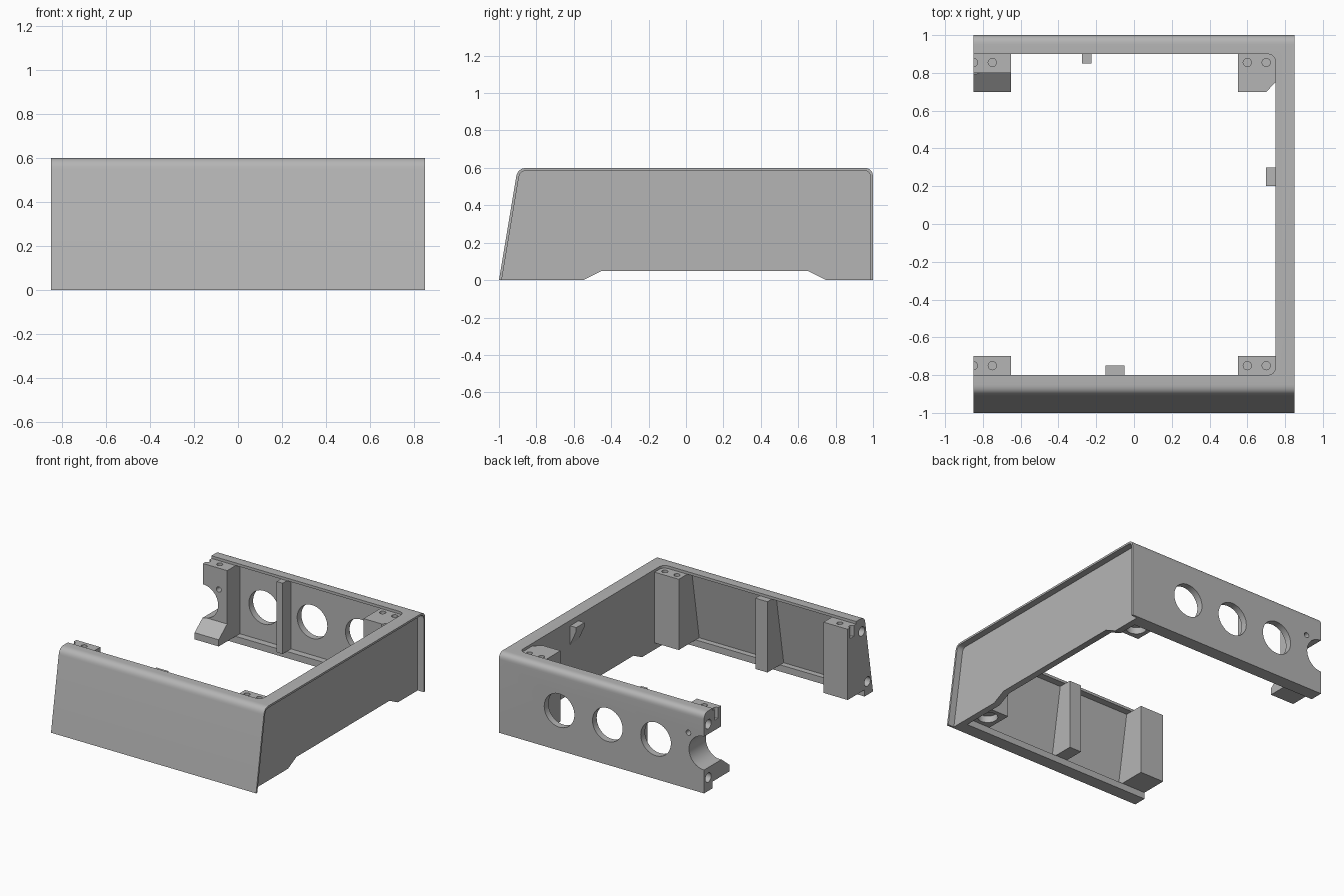
import bpy, bmesh, math
from mathutils import Vector

if "Cube" in bpy.data.objects:
    bpy.data.objects.remove(bpy.data.objects["Cube"], do_unlink=True)

grey = bpy.data.materials.new("plain grey")
grey.use_nodes = True
COLOUR = (0.46, 0.46, 0.46, 1)
grey.diffuse_color = COLOUR
grey.node_tree.nodes["Principled BSDF"].inputs["Base Color"].default_value = COLOUR

TOP, LEDGE = 0.58, 0.05      # underside of top lip, top of bottom ledge
END = -0.85                  # open end of the frame


def prism(name, axis, lo, hi, pts):
    """Extrude a 2D profile along one axis."""
    place = {"x": lambda u, v, t: (t, u, v),
             "y": lambda u, v, t: (u, t, v),
             "z": lambda u, v, t: (u, v, t)}[axis]
    bm = bmesh.new()
    rings = [[bm.verts.new(place(u, v, t)) for u, v in pts] for t in (lo, hi)]
    a, b = rings
    bm.faces.new(a)
    bm.faces.new(b[::-1])
    for i in range(len(pts)):
        j = (i + 1) % len(pts)
        bm.faces.new((a[i], b[i], b[j], a[j]))
    bmesh.ops.recalc_face_normals(bm, faces=bm.faces)
    mesh = bpy.data.meshes.new(name)
    bm.to_mesh(mesh)
    bm.free()
    mesh.materials.append(grey)
    obj = bpy.data.objects.new(name, mesh)
    bpy.context.collection.objects.link(obj)
    return obj


def circle(u, v, r, n=32):
    return [(u + r * math.cos(2 * math.pi * i / n),
             v + r * math.sin(2 * math.pi * i / n)) for i in range(n)]


def rect(u0, v0, u1, v1):
    return [(u0, v0), (u1, v0), (u1, v1), (u0, v1)]


def rounded(before, corner, after, r, n=8):
    """Rounded corner points between two neighbouring profile points."""
    c = Vector(corner)
    p = c + (Vector(before) - c).normalized() * r
    q = c + (Vector(after) - c).normalized() * r
    return [tuple(p * (1 - t) ** 2 + c * 2 * t * (1 - t) + q * t * t)
            for t in (i / n for i in range(n + 1))]


def cut(targets, axis, lo, hi, pts):
    """Subtract a prism from each target, then discard it."""
    cutter = prism("cutter", axis, lo, hi, pts)
    cutter.hide_render = True
    for obj in targets:
        mod = obj.modifiers.new("cut", "BOOLEAN")
        mod.operation, mod.solver, mod.object = "DIFFERENCE", "EXACT", cutter
        bpy.context.view_layer.objects.active = obj
        bpy.ops.object.modifier_apply(modifier=mod.name)
    bpy.data.objects.remove(cutter, do_unlink=True)


def slope(z, inset=0):
    """Depth of the leaning front wall at a height."""
    return -1 + inset + z / 6


def outline(inset, bottom):
    h = 0.6 - inset
    fb, ft = (slope(bottom, inset), bottom), (slope(h, inset), h)
    bt, bb = (1 - inset, h), (1 - inset, bottom)
    return ([fb] + rounded(fb, ft, bt, 0.05 - inset)
            + rounded(ft, bt, bb, 0.05 - inset) + [bb])


def front_rib(name, x0, x1, y):
    return prism(name, "x", x0, x1, [(slope(LEDGE, 0.05), LEDGE), (y, LEDGE),
                                     (y, TOP), (slope(TOP, 0.05), TOP)])


# Frame: front, back and side walls hollowed from one solid
frame = prism("frame", "x", END, -END, outline(0, 0))
cut([frame], "x", -1, 0.75, [(slope(LEDGE, 0.05), LEDGE), (0.95, LEDGE),
                             (0.95, TOP), (slope(TOP, 0.05), TOP)])
far_front, far_back = (0.75, -0.8), (0.75, 0.9)
cut([frame], "z", 0.3, 0.7, [(-1, -0.8)]
    + rounded((-1, -0.8), far_front, far_back, 0.05)
    + rounded(far_front, far_back, (-1, 0.9), 0.05) + [(-1, 0.9)])
cut([frame], "z", -0.1, 0.3, rect(-1, -0.9, 0.75, 0.9))

# Side panel recess and foot clearance
cut([frame], "x", 0.8, 0.9, outline(0.015, -0.1))
cut([frame], "x", 0.7, 0.9, [(-0.55, 0), (-0.55, -0.1), (0.75, -0.1),
                             (0.75, 0), (0.65, 0.05), (-0.45, 0.05)])

# Corner posts
front_end_post = front_rib("front_end_post", END, -0.65, -0.7)
front_corner_post = front_rib("front_corner_post", 0.55, 0.75, -0.7)
back_end_post = prism("back_end_post", "x", END, -0.65,
                      [(0.95, LEDGE), (0.7, LEDGE), (0.7, 0.1),
                       (0.8, 0.18), (0.8, TOP), (0.95, TOP)])
back_corner_post = prism("back_corner_post", "z", LEDGE, TOP,
                         [(0.55, 0.7), (0.7, 0.7), (0.75, 0.75),
                          (0.75, 0.95), (0.55, 0.95)])
posts = [front_end_post, front_corner_post, back_end_post, back_corner_post]

# Stiffening ribs
ribs = [front_rib("front_rib", -0.15, -0.05, -0.75),
        prism("back_rib", "z", LEDGE, TOP, rect(-0.275, 0.85, -0.225, 0.95)),
        prism("side_tab", "y", 0.2, 0.3, [(0.75, 0.56), (0.7, 0.56),
                                          (0.7, 0.53), (0.75, 0.42)])]

# Round ports in the back wall, the last one halved by the open end
for x in (0.35, -0.05, -0.45):
    cut([frame], "y", 0.92, 1.1, circle(x, 0.3, 0.125, 48))
cut([frame, back_end_post], "y", 0.6, 1.1, circle(END, 0.3, 0.125, 48))
cut([frame, back_end_post], "y", 0.6, 1.1, circle(-0.72, 0.42, 0.02, 16))

# Screw holes in the open ends
for z in (0.1, 0.5):
    cut([frame, front_end_post], "x", -1, -0.75, circle(slope(z, 0.05), z, 0.035, 20))
    cut([frame, back_end_post], "x", -1, -0.75, circle(0.95, z, 0.035, 20))

# Screw holes in the post tops
for post, y, xs in ((front_end_post, -0.75, (END, -0.75)),
                    (back_end_post, 0.855, (END, -0.75)),
                    (front_corner_post, -0.75, (0.6, 0.7)),
                    (back_corner_post, 0.855, (0.6, 0.7))):
    for x in xs:
        cut([post], "z", 0.5, 0.7, circle(x, y, 0.022, 16))

# Foot sockets under the corner posts
cut([front_corner_post], "z", 0, 0.1, circle(0.65, -0.8, 0.07))
cut([back_corner_post], "z", 0, 0.1, circle(0.65, 0.8, 0.07))

# Smooth the rounded surfaces, keep the edges sharp
bpy.ops.object.select_all(action="DESELECT")
for obj in [frame] + posts + ribs:
    obj.select_set(True)
bpy.context.view_layer.objects.active = frame
bpy.ops.object.shade_smooth_by_angle(angle=math.radians(30))
